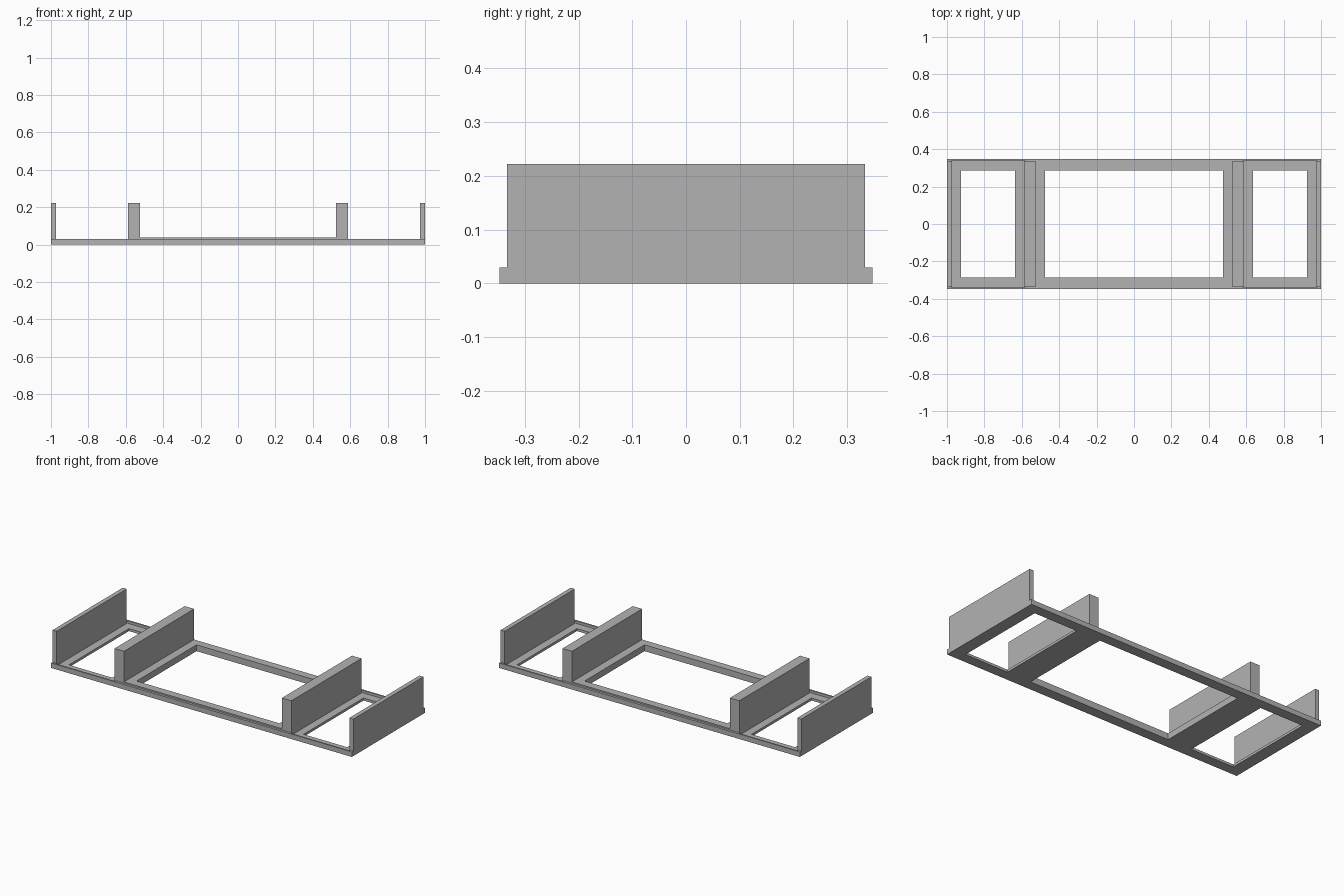
import bpy
import bmesh

cube = bpy.data.objects.get("Cube")
if cube:
    bpy.data.objects.remove(cube, do_unlink=True)

grey = bpy.data.materials.new("plain grey")
grey.use_nodes = True
colour = (0.45, 0.45, 0.45, 1)
grey.diffuse_color = colour
grey.node_tree.nodes["Principled BSDF"].inputs["Base Color"].default_value = colour


def box(name, x, y, z):
    """Box spanning three (low, high) ranges."""
    bm = bmesh.new()
    bmesh.ops.create_cube(bm, size=1)
    for v in bm.verts:
        v.co = [r[0] if c < 0 else r[1] for c, r in zip(v.co, (x, y, z))]
    mesh = bpy.data.meshes.new(name)
    bm.to_mesh(mesh)
    bm.free()
    ob = bpy.data.objects.new(name, mesh)
    mesh.materials.append(grey)
    bpy.context.collection.objects.link(ob)
    return ob


def cut(target, cutter):
    cutter.hide_render = True
    cutter.hide_set(True)
    cutter.display_type = 'WIRE'
    mod = target.modifiers.new(cutter.name, 'BOOLEAN')
    mod.operation = 'DIFFERENCE'
    mod.solver = 'EXACT'
    mod.object = cutter
    bpy.context.view_layer.update()
    # Bake the cut, then drop the cutter
    mesh = bpy.data.meshes.new_from_object(
        target.evaluated_get(bpy.context.evaluated_depsgraph_get()))
    target.modifiers.clear()
    target.data = mesh
    bpy.data.objects.remove(cutter, do_unlink=True)


def sided(side, low, high):
    return tuple(sorted((side * low, side * high)))


depth, wall, hole = 0.347, 0.333, 0.285
through = (-0.1, 0.1)

# Base tray with its raised centre and open middle
base = box("base_frame", (-1, 1), (-depth, depth), (0, 0.03))
centre = box("centre_rails", (-0.53, 0.53), (-wall, wall), (0.02, 0.038))
for part in (base, centre):
    cut(part, box("middle_cutter", (-0.475, 0.475), (-hole, hole), through))

for side, label in ((1, "left"), (-1, "right")):
    # Sunken end bays with open floors
    cut(base, box("recess_cutter", sided(side, 0.58, 0.98), (-0.338, 0.338), (0.015, 0.1)))
    cut(base, box("bay_cutter", sided(side, 0.635, 0.925), (-hole, hole), through))
    # Upright walls
    box(label + "_inner_wall", sided(side, 0.525, 0.588), (-wall, wall), (0.01, 0.222))
    box(label + "_end_wall", sided(side, 0.973, 1), (-wall, wall), (0.01, 0.222))
